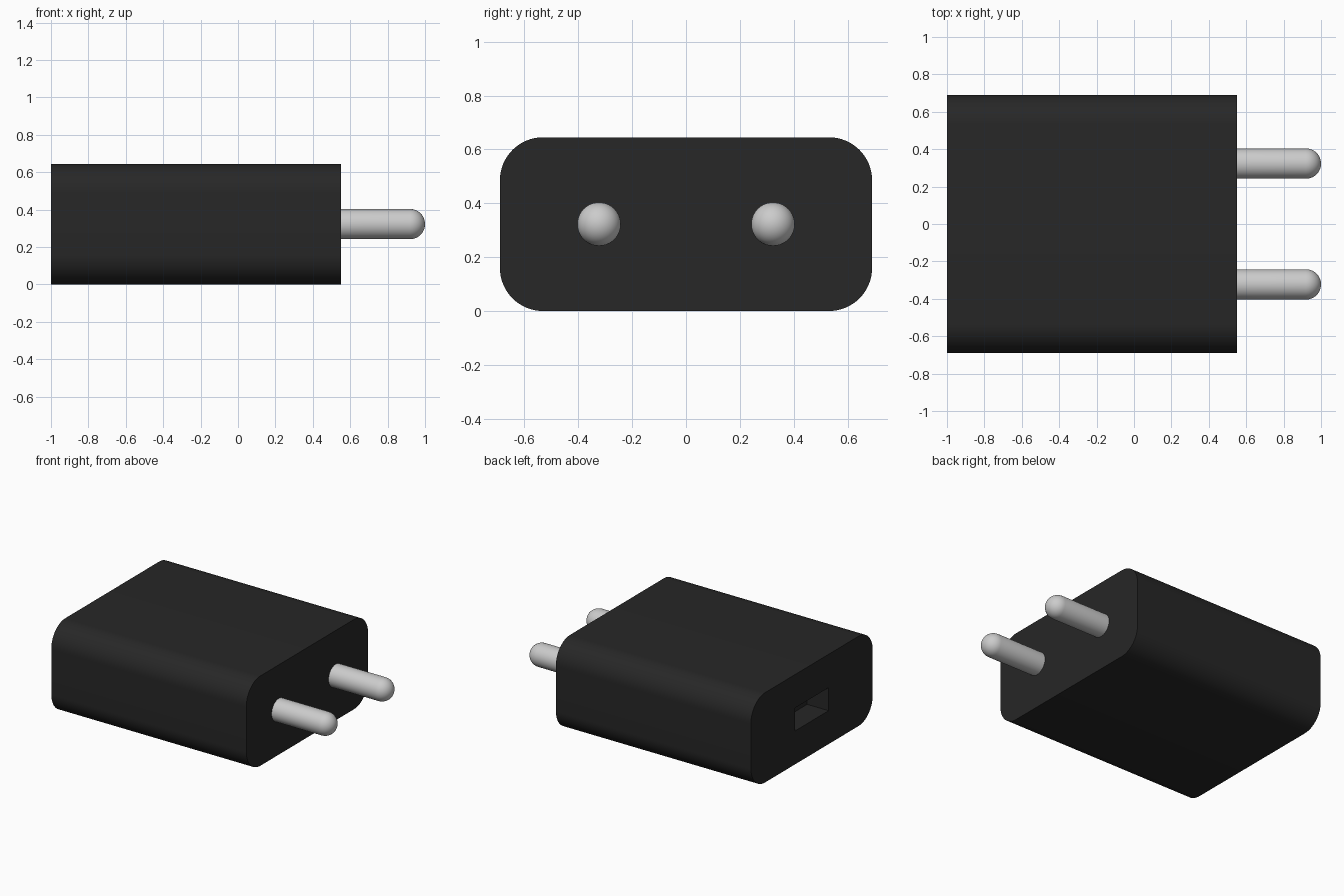
import bpy, bmesh, math
from mathutils import Matrix, Vector

if "Cube" in bpy.data.objects:
    bpy.data.objects.remove(bpy.data.objects["Cube"])

HEIGHT, HALF_Y = 0.645, 0.691
BACK, FACE = -1.0, 0.55
MID_Z = HEIGHT / 2


def make_object(name, bm):
    bmesh.ops.recalc_face_normals(bm, faces=bm.faces)
    mesh = bpy.data.meshes.new(name)
    bm.to_mesh(mesh)
    bm.free()
    ob = bpy.data.objects.new(name, mesh)
    bpy.context.collection.objects.link(ob)
    return ob


def smooth(ob):
    bpy.ops.object.select_all(action='DESELECT')
    ob.select_set(True)
    bpy.context.view_layer.objects.active = ob
    bpy.ops.object.shade_smooth_by_angle(angle=math.radians(35))


def box(x0, x1, width, height):
    bm = bmesh.new()
    bmesh.ops.create_cube(bm, size=1, matrix=Matrix.Translation(((x0 + x1) / 2, 0, MID_Z))
                          @ Matrix.Diagonal((x1 - x0, width, height, 1)))
    return bm


# Charger body: box with its four lengthwise edges rounded
bm = box(BACK, FACE, 2 * HALF_Y, HEIGHT)
long_edges = [e for e in bm.edges if abs(e.verts[0].co.x - e.verts[1].co.x) > 0.1]
bmesh.ops.bevel(bm, geom=long_edges, offset=0.16, segments=16, profile=0.5, affect='EDGES')
body = make_object("charger_body", bm)
black = bpy.data.materials.new("black_plastic")
black.diffuse_color = (0.02, 0.02, 0.02, 1)
black.use_nodes = True
black.node_tree.nodes["Principled BSDF"].inputs["Base Color"].default_value = black.diffuse_color
body.data.materials.append(black)

# Cable socket: shallow rectangular recess in the back end
cutter = make_object("socket_cutter", box(BACK - 0.1, BACK + 0.17, 0.38, 0.165))
cutter.data.materials.append(black)
cut = body.modifiers.new("socket", 'BOOLEAN')
cut.object = cutter
cut.operation = 'DIFFERENCE'
cut.solver = 'EXACT'
cutter.hide_render = True
cutter.hide_set(True)
smooth(body)

# Round-tipped contact pins: lathed profile along x
R, STEPS = 0.081, 10
profile = [(FACE - 0.02, 0), (FACE - 0.02, R)]
for i in range(STEPS + 1):
    a = math.pi / 2 * i / STEPS
    profile.append((1 - R + R * math.sin(a), R * math.cos(a)))
for side, name in ((-1, "pin_front"), (1, "pin_back")):
    centre = Vector((0, side * 0.323, MID_Z))
    bm = bmesh.new()
    verts = [bm.verts.new(centre + Vector((x, 0, r))) for x, r in profile]
    edges = [bm.edges.new(pair) for pair in zip(verts, verts[1:])]
    bmesh.ops.spin(bm, geom=verts + edges, cent=centre, axis=(1, 0, 0),
                   angle=2 * math.pi, steps=40)
    bmesh.ops.remove_doubles(bm, verts=bm.verts, dist=1e-4)
    smooth(make_object(name, bm))
